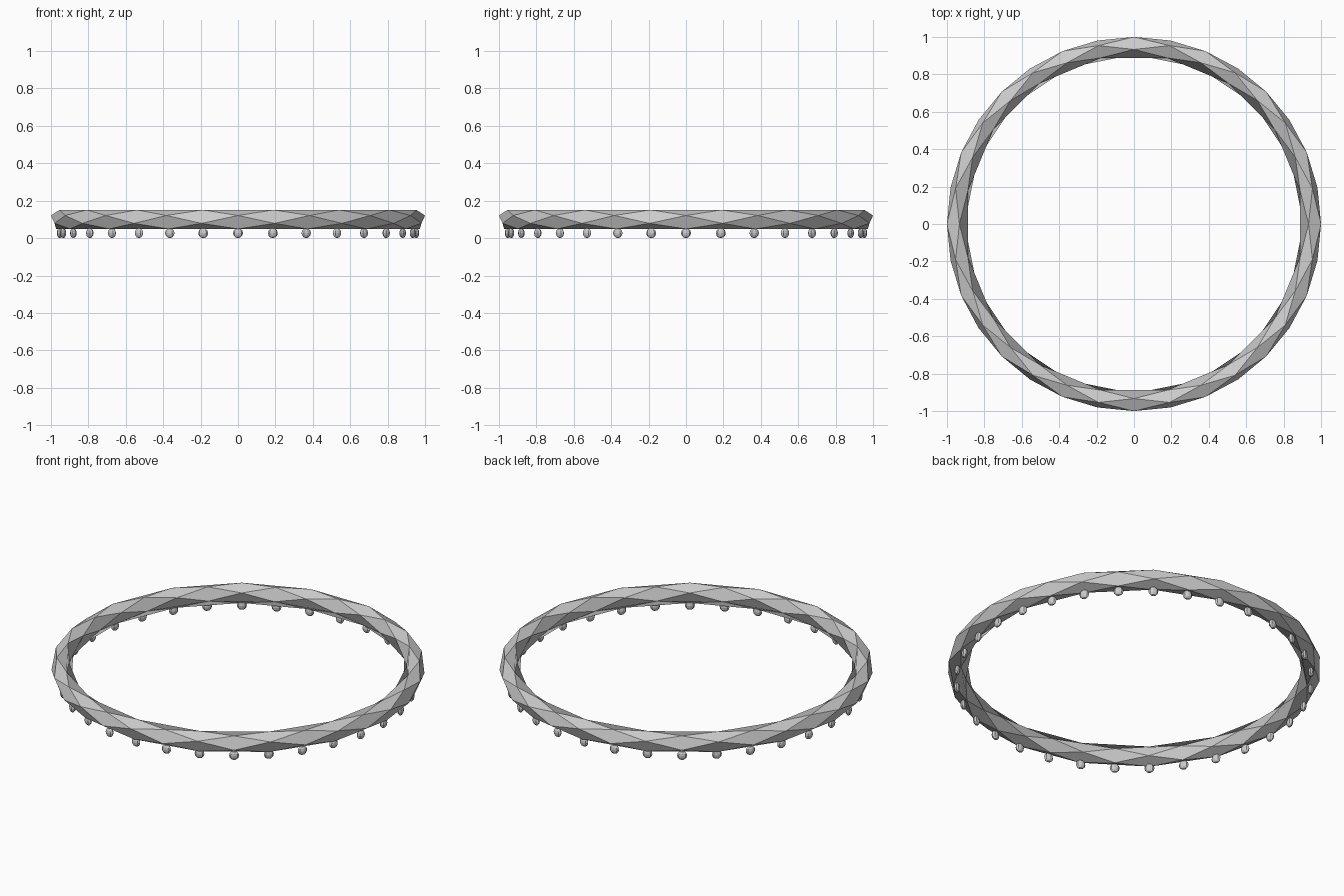
import bpy
import bmesh
from math import sin, cos, pi
from mathutils import Matrix, Vector

cube = bpy.data.objects.get("Cube")
if cube:
    bpy.data.objects.remove(cube, do_unlink=True)

STATIONS = 32                  # steps around the ring, one bead at each
SIDES = 8                      # corners of the band's cross-section
RADIUS = 0.953                 # centre line of the band
HALF_WIDTH, HALF_HEIGHT = 0.051, 0.055
MID_Z = 0.10
BEAD_SIZE = (0.016, 0.027, 0.027)   # radial, tangential, vertical

grey = bpy.data.materials.new("light_grey_metal")
grey.use_nodes = True
grey.diffuse_color = (0.6, 0.6, 0.6, 1)
grey.node_tree.nodes["Principled BSDF"].inputs["Base Color"].default_value = (0.6, 0.6, 0.6, 1)


def add_object(name, bm):
    bmesh.ops.recalc_face_normals(bm, faces=bm.faces)
    mesh = bpy.data.meshes.new(name)
    bm.to_mesh(mesh)
    bm.free()
    mesh.materials.append(grey)
    obj = bpy.data.objects.new(name, mesh)
    bpy.context.collection.objects.link(obj)
    return obj


def band_point(i, j):
    around = 2 * pi * i / STATIONS
    section = 2 * pi * (j + 0.5) / SIDES
    r = RADIUS + HALF_WIDTH * cos(section)
    return Vector((r * cos(around), r * sin(around), MID_Z + HALF_HEIGHT * sin(section)))


# Faceted band: a checkerboard of points joined by diamond faces
bm = bmesh.new()
grid = {(i, j): bm.verts.new(band_point(i, j))
        for i in range(STATIONS) for j in range(SIDES) if (i + j) % 2 == 0}
for i in range(STATIONS):
    for j in range(SIDES):
        if (i + j) % 2:
            ring = [(i - 1, j), (i, j - 1), (i + 1, j), (i, j + 1)]
            bm.faces.new([grid[a % STATIONS, b % SIDES] for a, b in ring])
add_object("faceted_band", bm)

# Small beads under the band
bm = bmesh.new()
for i in range(STATIONS):
    place = (Matrix.Rotation(2 * pi * i / STATIONS, 4, "Z")
             @ Matrix.Translation((RADIUS, 0, BEAD_SIZE[2]))
             @ Matrix.Diagonal((*BEAD_SIZE, 1)))
    bmesh.ops.create_uvsphere(bm, u_segments=8, v_segments=6, radius=1, matrix=place)
add_object("underside_beads", bm)
